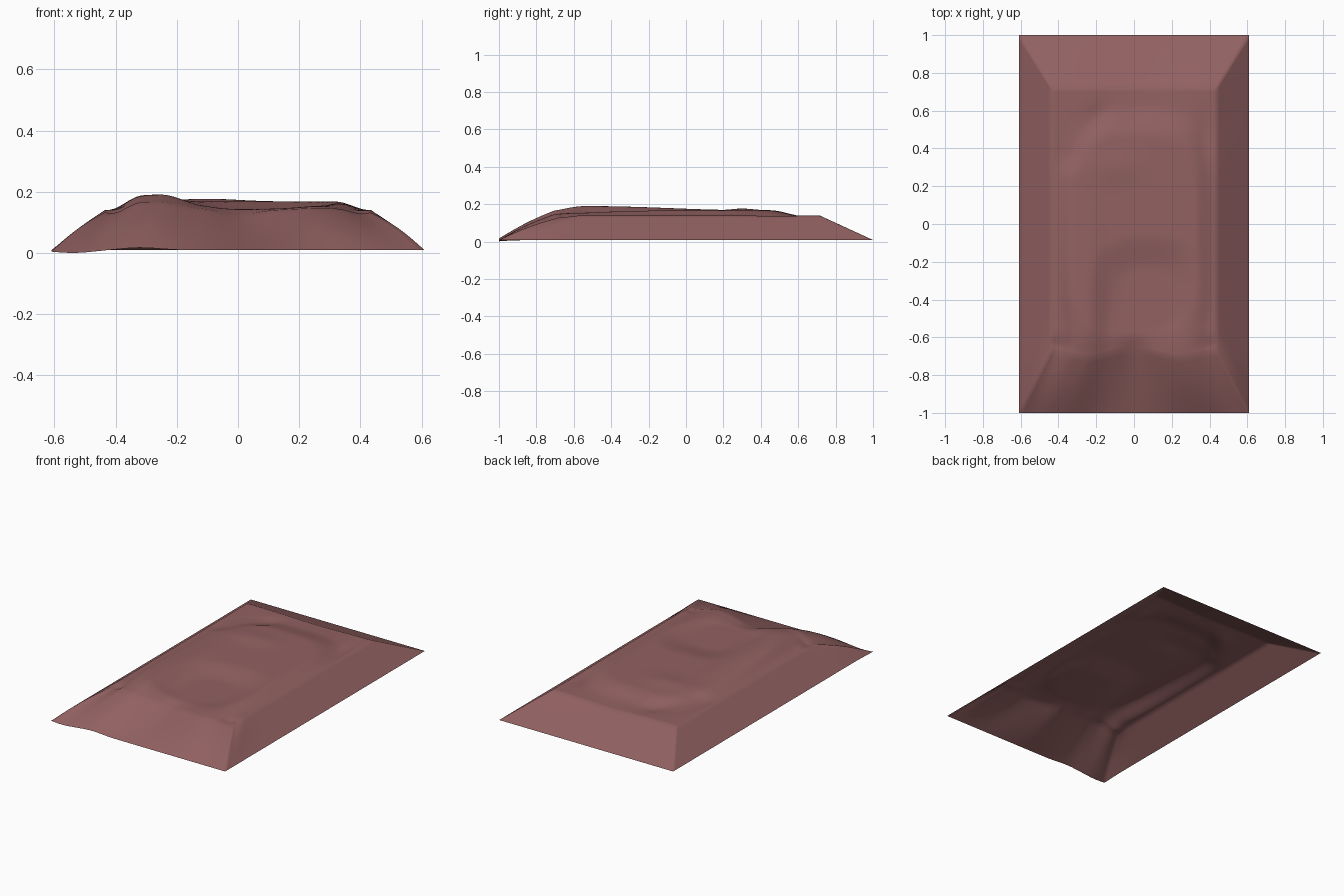
import bpy, bmesh, math
from mathutils import Vector

cube = bpy.data.objects.get("Cube")
if cube:
    bpy.data.objects.remove(cube, do_unlink=True)

NX, NY, SKIRT = 60, 96, 10         # top grid and slope subdivisions
HX, BACK, FRONT = 0.435, 0.715, -0.66


def step(a, b, t):
    t = max(0.0, min(1.0, (t - a) / (b - a)))
    return t * t * (3 - 2 * t)


def bump(x, y, cx, cy, rx, ry):
    return math.exp(-((x - cx) / rx) ** 2 - ((y - cy) / ry) ** 2)


def lobes(x):
    """Two swellings along the front with a valley between them."""
    return bump(x, 0, -0.24, 0, 0.13, 1) + bump(x, 0, 0.24, 0, 0.13, 1)


def height(x, y):
    """Sculpted top: flat rim, broad mound, side ridge and shallow hollow."""
    # broad rounded mound rising from the rim
    r = (abs(x / 0.43) ** 4 + abs((y + 0.06) / 0.69) ** 4) ** 0.25
    z = 0.14 + 0.028 * step(1.0, 0.74, r)
    # higher ridge along the front of the -x side
    z += 0.022 * step(-0.42, -0.31, x) * step(-0.12, -0.26, x) * step(0.35, -0.5, y)
    # hollow in the front half, flowing out through the front valley
    s = (abs((x - 0.07) / 0.31) ** 3 + abs((y + 0.40) / 0.36) ** 3) ** (1 / 3)
    z -= 0.025 * step(1.0, 0.4, s)
    z -= 0.02 * bump(x, y, 0.0, -0.68, 0.08, 0.07)
    # small crest across the back half
    z += 0.009 * bump(x, y, -0.1, 0.3, 0.14, 0.08)
    # slightly sunken rim in the middle of the back
    z -= 0.008 * bump(x, y, 0.05, 0.72, 0.22, 0.14)
    # gutter curving round one back corner, fainter on the other side
    arc = math.hypot((x + 0.02) / 0.32, (y - 0.24) / 0.37)
    z -= 0.014 * step(0.24, 0.38, y) * step(-0.08, -0.22, x) * math.exp(-((arc - 1) / 0.18) ** 2)
    z -= 0.008 * bump(x, y, 0.38, 0.48, 0.05, 0.14)
    # front shoulders and corner dimples
    z += 0.006 * bump(x, y, -0.29, -0.64, 0.09, 0.1)
    z += 0.008 * bump(x, y, 0.27, -0.66, 0.09, 0.1)
    for side in (-1, 1):
        z -= 0.014 * bump(x, y, side * 0.40, -0.65, 0.05, 0.05)
    return z


bm = bmesh.new()

# Top surface
grid = []
for j in range(NY + 1):
    v = j / NY
    row = []
    for i in range(NX + 1):
        x = -HX + 2 * HX * i / NX
        y = FRONT - 0.045 * lobes(x) * (1 - v) ** 6 + (BACK - FRONT) * v
        row.append(bm.verts.new((x, y, height(x, y))))
    grid.append(row)
for j in range(NY):
    for i in range(NX):
        bm.faces.new((grid[j][i], grid[j][i + 1], grid[j + 1][i + 1], grid[j + 1][i]))


def swell(p):
    """Outward bulge of the slopes: front lobes and rounded front corners."""
    front = step(-0.60, -0.66, p.y)
    corner = bump(abs(p.x), p.y, HX, FRONT, 0.06, 0.12)
    return 0.010 * front * lobes(p.x) + 0.010 * corner


# Four sloping sides, open underneath
def slope(edge, target):
    previous = edge
    for k in range(1, SKIRT + 1):
        t = k / SKIRT
        ring = []
        for n, vert in enumerate(edge):
            p = vert.co.lerp(target(n / (len(edge) - 1)), t)
            p.z += math.sin(math.pi * t) * swell(vert.co)
            ring.append(bm.verts.new(p))
        for n in range(len(edge) - 1):
            bm.faces.new((previous[n], ring[n], ring[n + 1], previous[n + 1]))
        previous = ring


def base(x, y):
    wobble = 0.008 * bump(x, y, -0.32, -1, 0.09, 0.1) - 0.009 * bump(x, y, -0.54, -1, 0.09, 0.1)
    return Vector((x, y, 0.009 + wobble))


slope(grid[0], lambda t: base(-0.61 + 1.22 * t, -1))
slope([r[-1] for r in grid], lambda t: base(0.61, -1 + 2 * t))
slope(grid[-1][::-1], lambda t: base(0.61 - 1.22 * t, 1))
slope([r[0] for r in grid][::-1], lambda t: base(-0.61, 1 - 2 * t))

bmesh.ops.remove_doubles(bm, verts=bm.verts, dist=0.0005)
bmesh.ops.recalc_face_normals(bm, faces=bm.faces)
if sum(f.normal.z for f in bm.faces) < 0:
    bmesh.ops.reverse_faces(bm, faces=bm.faces)

mesh = bpy.data.meshes.new("terrain_mound")
bm.to_mesh(mesh)
bm.free()
mound = bpy.data.objects.new("terrain_mound", mesh)
bpy.context.collection.objects.link(mound)

# Colour
clay = bpy.data.materials.new("dusty_red_clay")
clay.use_nodes = True
colour = (0.29, 0.12, 0.12, 1)
clay.diffuse_color = colour
shader = clay.node_tree.nodes["Principled BSDF"]
shader.inputs["Base Color"].default_value = colour
mesh.materials.append(clay)

# Smooth relief all over
bpy.ops.object.select_all(action="DESELECT")
mound.select_set(True)
bpy.context.view_layer.objects.active = mound
bpy.ops.object.shade_smooth_by_angle(angle=math.radians(70))
